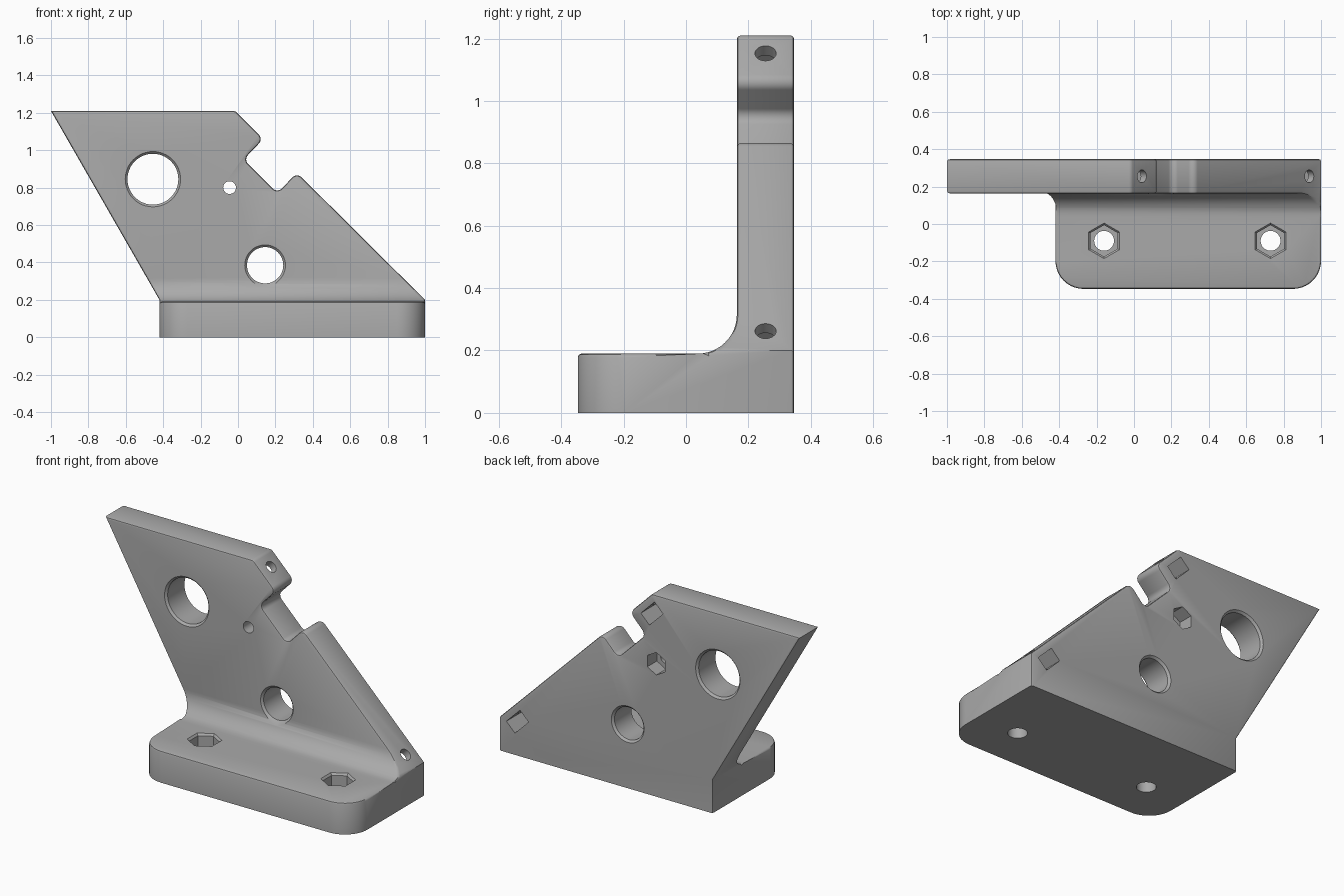
import bpy, bmesh, math
from mathutils import Vector

cube = bpy.data.objects.get("Cube")
if cube:
    bpy.data.objects.remove(cube)

BACK, FACE, FRONT = 0.347, 0.163, -0.347   # depth of plate back, plate front, base front
BASE_TOP = 0.19
EDGE = 0.012                               # small edge rounding


def new_object(name, bm):
    bmesh.ops.recalc_face_normals(bm, faces=bm.faces)
    mesh = bpy.data.meshes.new(name)
    bm.to_mesh(mesh)
    bm.free()
    obj = bpy.data.objects.new(name, mesh)
    bpy.context.collection.objects.link(obj)
    return obj


def loft(name, rings):
    """Closed solid through rings of equal point count."""
    bm = bmesh.new()
    loops = [[bm.verts.new(p) for p in ring] for ring in rings]
    for a, b in zip(loops, loops[1:]):
        for i in range(len(a)):
            j = (i + 1) % len(a)
            bm.faces.new((a[i], a[j], b[j], b[i]))
    bm.faces.new(loops[0])
    bm.faces.new(loops[-1])
    return new_object(name, bm)


def rounded(points, steps=8):
    """Round each (x, y, radius) corner of a 2D outline."""
    out = []
    for i, (x, y, r) in enumerate(points):
        p = Vector((x, y))
        if not r:
            out.append(p)
            continue
        a = (Vector(points[i - 1][:2]) - p).normalized()
        b = (Vector(points[(i + 1) % len(points)][:2]) - p).normalized()
        half = a.angle(b) / 2
        centre = p + (a + b).normalized() * r / math.sin(half)
        start = p + a * r / math.tan(half) - centre
        end = p + b * r / math.tan(half) - centre
        sweep = math.pi - 2 * half
        for k in range(steps + 1):
            t = k / steps
            out.append(centre + (start * math.sin((1 - t) * sweep)
                                 + end * math.sin(t * sweep)) / math.sin(sweep))
    return out


def boolean(target, other, operation):
    mod = target.modifiers.new("cut", 'BOOLEAN')
    mod.operation, mod.solver, mod.object = operation, 'EXACT', other
    bpy.context.view_layer.objects.active = target
    bpy.ops.object.modifier_apply(modifier=mod.name)
    bpy.data.objects.remove(other)


def bore(target, centre, axis, stations, sides=48, phase=0.0):
    """Cut a hole along axis; stations are (distance, radius) pairs."""
    axis = Vector(axis).normalized()
    u = Vector((1, 0, 0)) if abs(axis.x) < 0.1 else Vector((0, 1, 0))
    v = axis.cross(u)
    angles = [phase + math.tau * i / sides for i in range(sides)]
    rings = [[Vector(centre) + axis * d + (u * math.cos(a) + v * math.sin(a)) * r
              for a in angles] for d, r in stations]
    boolean(target, loft("cutter", rings), 'DIFFERENCE')


# Bracket body: front outline crossed with an L-shaped side outline
front_outline = rounded([
    (-0.42, 0, 0), (1, 0, 0), (1, 0.2, 0),
    (0.315, 0.88, 0.035), (0.21, 0.77, 0.035), (0.03, 0.95, 0.035), (0.135, 1.06, 0.035),
    (-0.015, 1.21, 0.03), (-1, 1.21, 0), (-0.42, 0.2, 0)])
side_outline = rounded([
    (FRONT, -0.1, 0), (BACK, -0.1, 0), (BACK, 1.4, 0), (FACE, 1.4, 0),
    (FACE, BASE_TOP, 0.125), (FRONT, BASE_TOP, 0)], 12)
bracket = loft("bracket", [[(p.x, y, p.y) for p in front_outline] for y in (-0.5, 0.5)])
boolean(bracket, loft("side_shape", [[(x, p.x, p.y) for p in side_outline]
                                     for x in (-1.2, 1.2)]), 'INTERSECT')

# Round the base corners, then soften the outer edges
bm = bmesh.new()
bm.from_mesh(bracket.data)
bmesh.ops.remove_doubles(bm, verts=bm.verts, dist=0.0001)
corners = [e for e in bm.edges
           if all(abs(v.co.y - FRONT) < 0.001 for v in e.verts)
           and abs(e.verts[0].co.x - e.verts[1].co.x) < 0.001]
bmesh.ops.bevel(bm, geom=corners, offset=0.15, offset_type='OFFSET',
                segments=10, profile=0.5, affect='EDGES')


def soft(e):
    if len(e.link_faces) != 2 or not e.is_convex or e.calc_face_angle() < 0.7:
        return False
    a, b = (v.co for v in e.verts)
    across = abs((b - a).normalized().y) > 0.99 and (a.y + b.y) / 2 > 0.03
    return max(a.z, b.z) > 0.001 and not across


bm.normal_update()
bmesh.ops.bevel(bm, geom=[e for e in bm.edges if soft(e)], offset=EDGE,
                offset_type='OFFSET', segments=2, profile=0.5,
                affect='EDGES', clamp_overlap=False)
bm.to_mesh(bracket.data)
bm.free()

# Two large chamfered openings and a small bolt hole with a hex pocket behind
for x, z, r in ((-0.455, 0.845, 0.136), (0.145, 0.385, 0.097)):
    flare = r + 2 * EDGE
    bore(bracket, (x, 0, z), (0, 1, 0),
         [(FACE - EDGE, flare), (FACE + EDGE, r), (BACK - EDGE, r), (BACK + EDGE, flare)])
bolt = (-0.045, 0, 0.8)
bore(bracket, bolt, (0, 1, 0), [(0.1, 0.034), (0.4, 0.034)], 32)
bore(bracket, bolt, (0, 1, 0), [(BACK - 0.09, 0.068), (0.4, 0.068)], 6, math.pi / 6)

# Base bolt holes with chamfered hex pockets
for x in (-0.16, 0.73):
    bore(bracket, (x, -0.09, 0), (0, 0, 1), [(-0.1, 0.053), (0.3, 0.053)], 32)
    bore(bracket, (x, -0.09, 0), (0, 0, 1),
         [(0.09, 0.084), (BASE_TOP - EDGE, 0.084), (BASE_TOP + EDGE, 0.106)], 6, math.pi / 6)

# Screw holes into the sloping edge, each meeting a slot open at the back
for x, z in ((0.04, 1.15), (0.935, 0.26)):
    bore(bracket, (x, 0.255, z), (-1, 0, -1), [(-0.06, 0.034), (0.17, 0.034)], 24)
    mid, along, wide = Vector((x - 0.056, 0, z - 0.056)), Vector((1, 0, 1)), Vector((1, 0, -1))
    along, wide = along.normalized() * 0.04, wide.normalized() * 0.064
    ring = [mid + along + wide, mid + along - wide, mid - along - wide, mid - along + wide]
    boolean(bracket, loft("slot", [[p + Vector((0, y, 0)) for p in ring]
                                   for y in (0.19, 0.4)]), 'DIFFERENCE')

# Plain grey finish
grey = bpy.data.materials.new("mid grey")
grey.use_nodes = True
colour = (0.4, 0.4, 0.4, 1)
grey.diffuse_color = colour
grey.node_tree.nodes["Principled BSDF"].inputs["Base Color"].default_value = colour
bracket.data.materials.clear()
bracket.data.materials.append(grey)

bpy.ops.object.select_all(action='DESELECT')
bracket.select_set(True)
bpy.context.view_layer.objects.active = bracket
bpy.ops.object.shade_smooth_by_angle(angle=math.radians(30))
